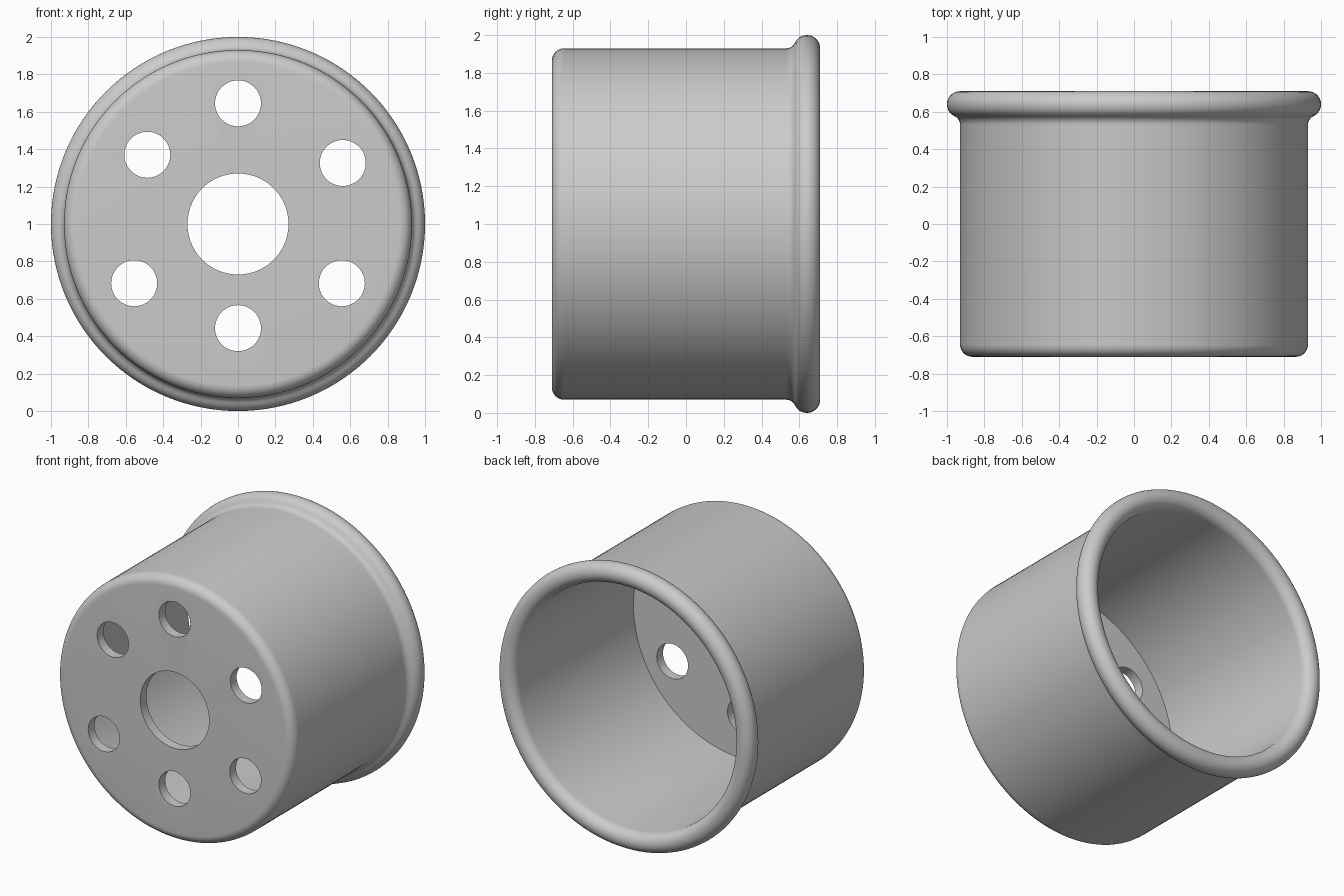
import bpy, bmesh, math
from mathutils import Matrix, Vector

if "Cube" in bpy.data.objects:
    bpy.data.objects.remove(bpy.data.objects["Cube"])

SEG = 128
AXIS_Z = 1.0

grey = bpy.data.materials.new("plain grey")
grey.diffuse_color = (0.6, 0.6, 0.6, 1)
grey.use_nodes = True
grey.node_tree.nodes["Principled BSDF"].inputs["Base Color"].default_value = grey.diffuse_color


def arc(cy, cr, rad, a0, a1, n):
    """Arc points as (y, radius); angles in degrees from the +y axis."""
    out = []
    for i in range(n + 1):
        a = math.radians(a0 + (a1 - a0) * i / n)
        out.append((cy + rad * math.cos(a), cr + rad * math.sin(a)))
    return out


def add_object(name, bm):
    bmesh.ops.recalc_face_normals(bm, faces=bm.faces)
    me = bpy.data.meshes.new(name)
    bm.to_mesh(me)
    bm.free()
    me.materials.append(grey)
    ob = bpy.data.objects.new(name, me)
    bpy.context.collection.objects.link(ob)
    return ob


# Wall section: centre bore, floor, rounded corner, outer wall, flare, rolled rim, inner wall
BEAD, WALL, FLARE = 0.07, 0.93, 0.051
flare_y = 0.64 - math.sqrt((BEAD + FLARE) ** 2 - FLARE ** 2)
meet = math.degrees(math.atan2(FLARE, flare_y - 0.64))
profile = [(-0.64, 0.27), (-0.71, 0.27)]
profile += arc(-0.645, WALL - 0.065, 0.065, 180, 90, 8)
profile += arc(flare_y, WALL + FLARE, FLARE, -90, meet - 180, 6)
profile += arc(0.64, WALL, BEAD, meet, -90, 22)[1:]
profile += [(-0.64, WALL - BEAD)]

# Lathe the section around the y axis
bm = bmesh.new()
rings = []
for i in range(SEG):
    t = 2 * math.pi * i / SEG
    rings.append([bm.verts.new((r * math.sin(t), y, AXIS_Z + r * math.cos(t))) for y, r in profile])
n = len(profile)
for i in range(SEG):
    a, b = rings[i], rings[(i + 1) % SEG]
    for j in range(n):
        k = (j + 1) % n
        bm.faces.new((a[j], a[k], b[k], b[j]))
cup = add_object("cup_body", bm)

# Six small holes through the floor
holes = [(0, 1.645), (0, 0.443), (-0.485, 1.37), (0.56, 1.326), (-0.555, 0.683), (0.555, 0.683)]
bm = bmesh.new()
for x, z in holes:
    m = Matrix.Translation(Vector((x, -0.67, z))) @ Matrix.Rotation(math.pi / 2, 4, 'X')
    bmesh.ops.create_cone(bm, cap_ends=True, segments=48, radius1=0.123, radius2=0.123,
                          depth=0.3, matrix=m)
cutter = add_object("hole_cutter", bm)
cutter.hide_render = True

mod = cup.modifiers.new("holes", 'BOOLEAN')
mod.operation = 'DIFFERENCE'
mod.solver = 'EXACT'
mod.object = cutter
bpy.context.view_layer.objects.active = cup
cup.select_set(True)
cutter.select_set(False)
bpy.ops.object.modifier_apply(modifier=mod.name)
bpy.data.objects.remove(cutter)

# Smooth curves, crisp hole and floor edges
bpy.ops.object.shade_smooth_by_angle(angle=math.radians(35))
